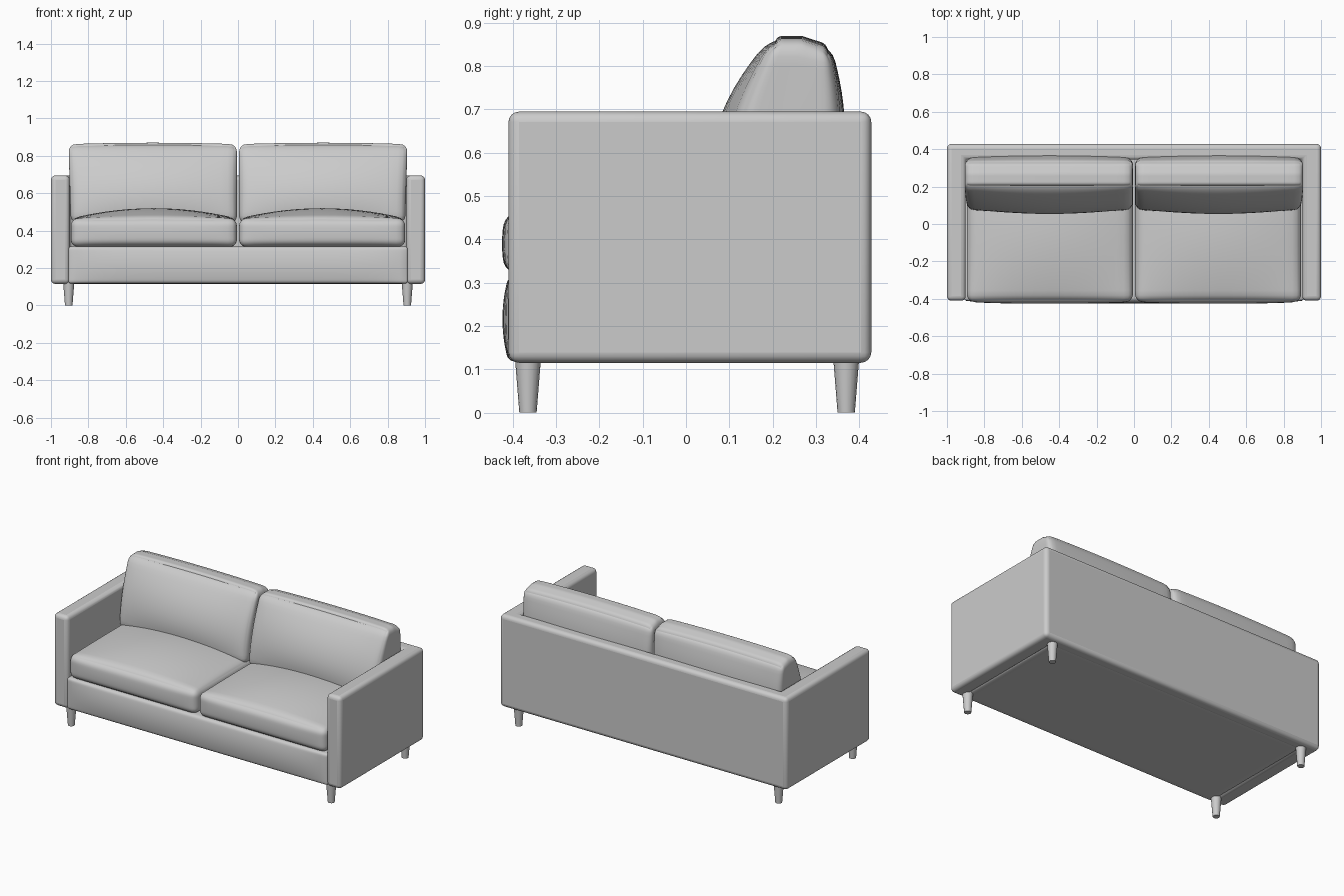
import bpy, bmesh, math
from mathutils import Vector

if "Cube" in bpy.data.objects:
    bpy.data.objects.remove(bpy.data.objects["Cube"], do_unlink=True)

grey = bpy.data.materials.new("grey fabric")
grey.use_nodes = True
COLOUR = (0.6, 0.6, 0.6, 1)
grey.diffuse_color = COLOUR
grey.node_tree.nodes["Principled BSDF"].inputs["Base Color"].default_value = COLOUR


def add_object(name, bm):
    bmesh.ops.recalc_face_normals(bm, faces=bm.faces)
    mesh = bpy.data.meshes.new(name)
    bm.to_mesh(mesh)
    bm.free()
    mesh.materials.append(grey)
    obj = bpy.data.objects.new(name, mesh)
    bpy.context.collection.objects.link(obj)
    bpy.ops.object.select_all(action='DESELECT')
    bpy.context.view_layer.objects.active = obj
    obj.select_set(True)
    bpy.ops.object.shade_smooth_by_angle(angle=math.radians(40))
    return obj


def soft_box(name, low, high, radius, shape=None):
    """Rounded box; shape(unit, point) puffs or bends it, unit runs -1 to 1."""
    low, high = Vector(low), Vector(high)
    centre, half = (low + high) / 2, (high - low) / 2
    bm = bmesh.new()
    bmesh.ops.create_cube(bm, size=2)
    bmesh.ops.subdivide_edges(bm, edges=bm.edges, cuts=19, use_grid_fill=True)
    for v in bm.verts:
        unit = Vector([math.sin(c * math.pi / 2) for c in v.co])
        p = Vector([u * h for u, h in zip(unit, half)])
        inner = Vector([max(radius - h, min(h - radius, c)) for c, h in zip(p, half)])
        offset = p - inner
        if offset.length > 1e-6:
            p = inner + offset.normalized() * min(radius, offset.length)
        p += centre
        v.co = shape(unit, p) if shape else p
    return add_object(name, bm)


def dome(a, b):
    return (1 - a * a) * (1 - b * b)


# Arms and back: one U-shaped shell with softened edges
outline = [(-1, -0.41), (-0.9, -0.41), (-0.9, 0.345), (0.9, 0.345),
           (0.9, -0.41), (1, -0.41), (1, 0.428), (-1, 0.428)]
bm = bmesh.new()
face = bm.faces.new([bm.verts.new((x, y, 0.115)) for x, y in outline])
raised = bmesh.ops.extrude_face_region(bm, geom=[face])["geom"]
bmesh.ops.translate(bm, vec=(0, 0, 0.58),
                    verts=[g for g in raised if isinstance(g, bmesh.types.BMVert)])
shell = add_object("arms_and_back", bm)
bevel = shell.modifiers.new("soft edges", 'BEVEL')
bevel.width, bevel.segments = 0.024, 4
bevel.limit_method = 'ANGLE'


# Seat base with a slightly puffed front rail
def puff_rail(u, p):
    if u.y < 0:
        p.y -= 0.014 * dome(u.z, u.x ** 4) * -u.y
    return p


soft_box("seat_base", (-0.908, -0.41, 0.117), (0.908, 0.38, 0.315), 0.015, puff_rail)


# Seat cushions: crowned tops, rounded fronts
def puff_seat(u, p):
    if u.z > 0:
        p.z += 0.055 * dome(u.x, 0.75 * u.y - 0.2) * u.z
    if u.y < 0:
        p.y -= 0.01 * dome(u.x ** 2, u.z) * -u.y
    return p


# Back cushions: leaning back, thinner at the top, belly pushed forward
def lean_back(u, p):
    t = (u.z + 1) / 2
    front = 0.075 + 0.125 * t ** 1.9
    back = 0.335 + 0.02 * math.sin(math.pi * t)
    depth = (p.y + 0.5) / 1.0
    p.y = front + (back - front) * (p.y - 0.08) / 0.26
    if u.y < 0:
        p.y -= 0.04 * dome(u.x, u.z) * -u.y
    elif u.y > 0:
        p.y += 0.012 * dome(u.x, u.z) * u.y
    if u.z > 0:
        p.z += u.z * (0.008 * (1 - u.x ** 2) - 0.022 * max(0, u.y))
    p.x += math.copysign(0.012 * t, p.x) * min(1, abs(p.x) / 0.9)
    return p


for side, word in ((-1, "right"), (1, "left")):
    xs = sorted((side * 0.006, side * 0.894))
    soft_box("seat_cushion_" + word, (xs[0], -0.415, 0.313), (xs[1], 0.2, 0.465),
             0.04, puff_seat)
    soft_box("back_cushion_" + word, (xs[0], 0.08, 0.44), (xs[1], 0.34, 0.862),
             0.04, lean_back)
    # Tapered legs
    for y, end in ((-0.365, "front"), (0.37, "back")):
        bm = bmesh.new()
        bmesh.ops.create_cone(bm, cap_ends=True, segments=16, radius1=0.02,
                              radius2=0.03, depth=0.125)
        bmesh.ops.translate(bm, vec=(side * 0.905, y, 0.0625), verts=bm.verts)
        add_object(end + "_leg_" + word, bm)
